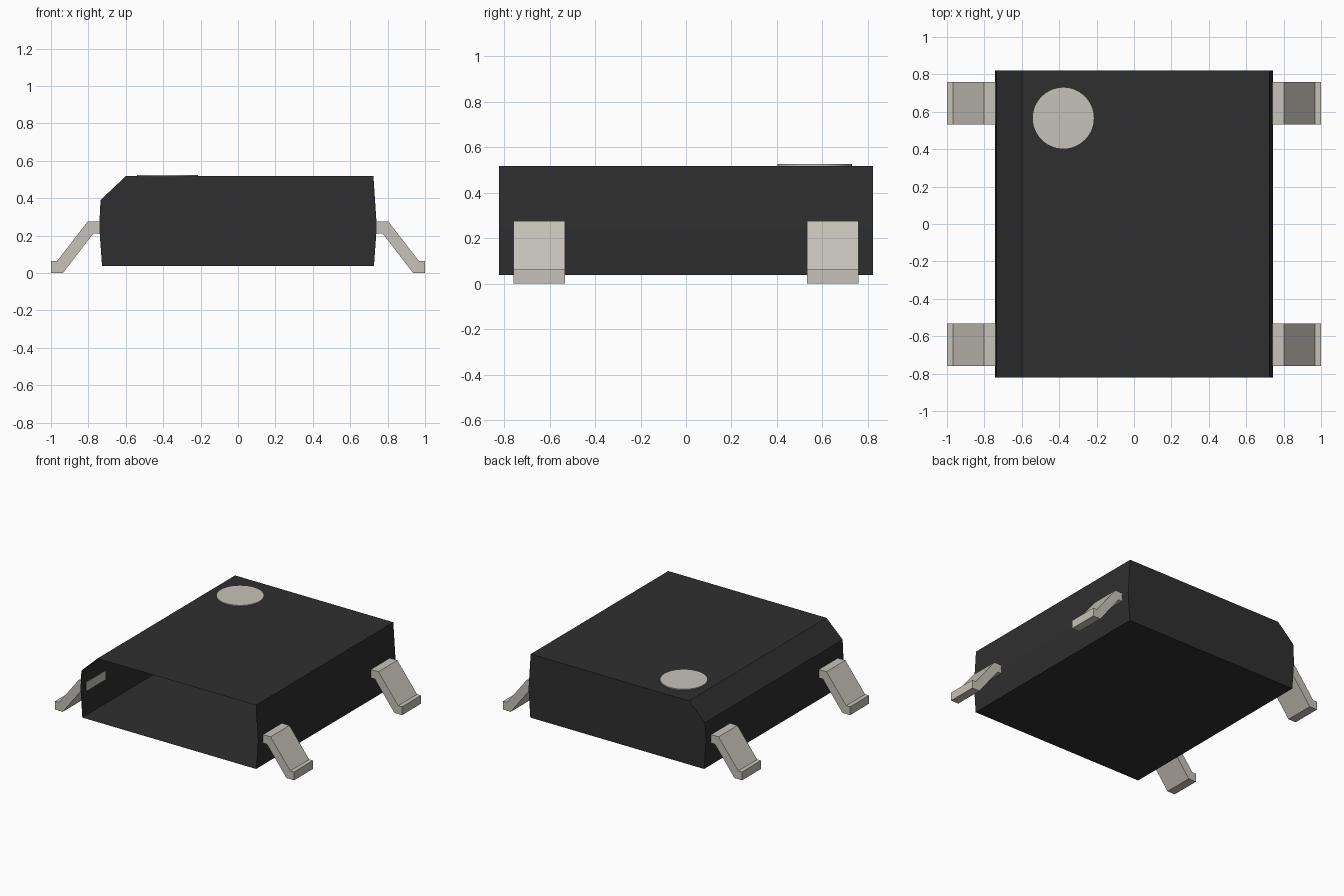
import bpy
import bmesh

cube = bpy.data.objects.get("Cube")
if cube:
    bpy.data.objects.remove(cube, do_unlink=True)


def make_material(name, rgb):
    mat = bpy.data.materials.new(name)
    mat.use_nodes = True
    mat.diffuse_color = (*rgb, 1)
    mat.node_tree.nodes["Principled BSDF"].inputs["Base Color"].default_value = (*rgb, 1)
    return mat


def add_object(name, bm, mat):
    mesh = bpy.data.meshes.new(name)
    bm.to_mesh(mesh)
    bm.free()
    mesh.materials.append(mat)
    obj = bpy.data.objects.new(name, mesh)
    bpy.context.collection.objects.link(obj)
    return obj


def extrude_profile(name, points, y0, y1, mat, front_cap=True):
    """Sweep a counter-clockwise (x, z) profile from y0 (front) to y1 (back)."""
    bm = bmesh.new()
    front = [bm.verts.new((x, y0, z)) for x, z in points]
    back = [bm.verts.new((x, y1, z)) for x, z in points]
    n = len(points)
    for i in range(n):
        j = (i + 1) % n
        bm.faces.new((front[j], front[i], back[i], back[j]))
    bm.faces.new(back[::-1])
    if front_cap:
        bm.faces.new(front)
    return add_object(name, bm, mat)


black = make_material("black plastic", (0.028, 0.028, 0.028))
metal = make_material("light grey metal", (0.56, 0.54, 0.48))

# Hollow body shell, open at the front, with a bevelled upper left edge
body_profile = [(-0.727, 0.037), (0.727, 0.037), (0.742, 0.25), (0.724, 0.518),
                (-0.60, 0.518), (-0.735, 0.39), (-0.742, 0.25)]
extrude_profile("body", body_profile, -0.822, 0.822, black, front_cap=False)

# Four bent leads, mirrored left to right
lead_profile = [(0.737, 0.212), (0.773, 0.212), (0.936, 0.0), (1.0, 0.0),
                (1.0, 0.063), (0.968, 0.063), (0.803, 0.276), (0.737, 0.276)]
mirrored = [(-x, z) for x, z in reversed(lead_profile)]
for side, profile in (("left", lead_profile), ("right", mirrored)):
    for end, y0 in (("front", -0.758), ("back", 0.532)):
        extrude_profile(f"{end}_{side}_lead", profile, y0, y0 + 0.226, metal)

# Round marker plate on the top
bm = bmesh.new()
bmesh.ops.create_cone(bm, cap_ends=True, segments=64, radius1=0.163, radius2=0.163, depth=0.008)
bmesh.ops.translate(bm, verts=bm.verts, vec=(-0.378, 0.566, 0.521))
add_object("round_marker", bm, metal)
